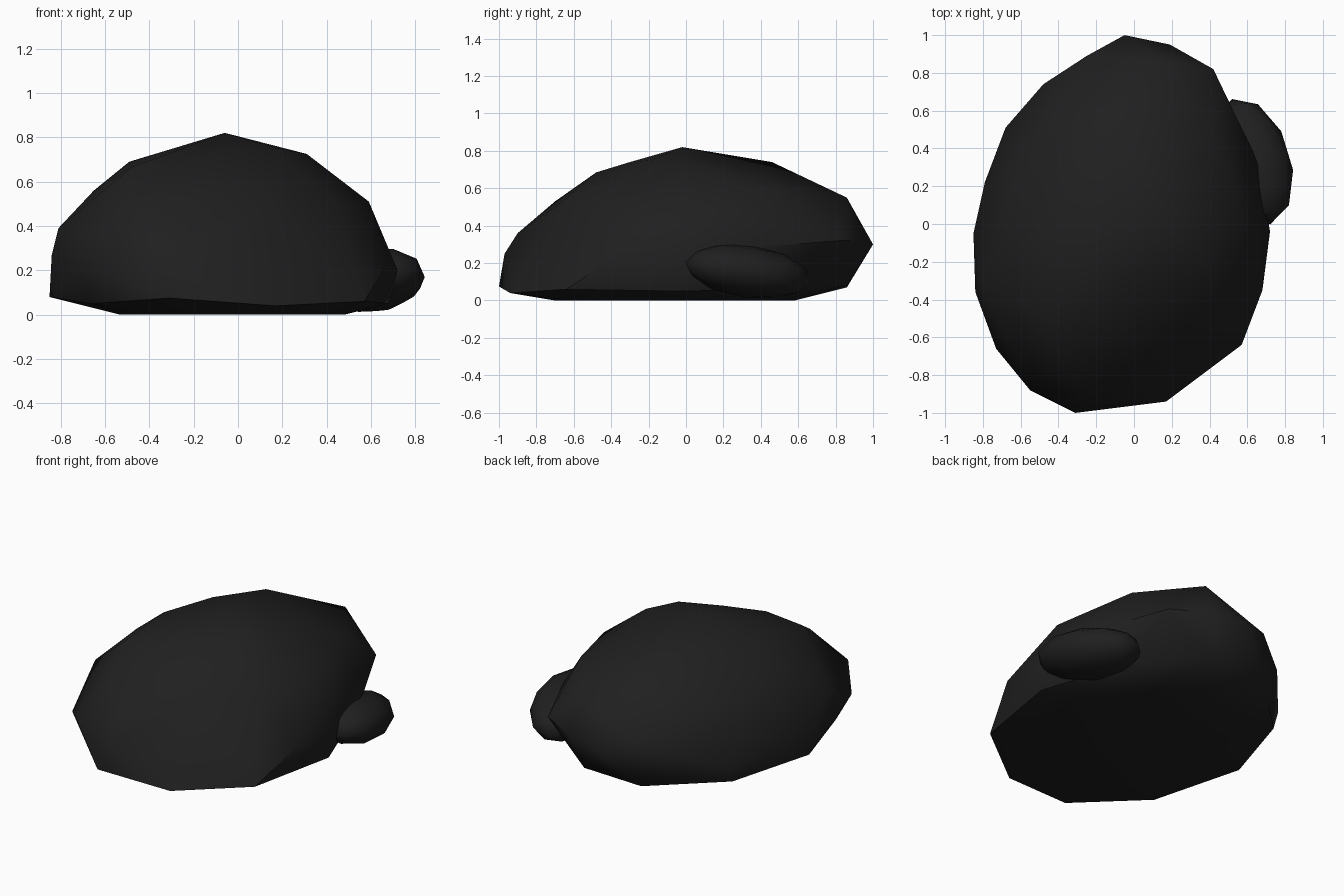
import bpy, bmesh
from math import radians, cos, sin, tau
from mathutils import Matrix, Vector, Euler

cube = bpy.data.objects.get("Cube")
if cube:
    bpy.data.objects.remove(cube, do_unlink=True)

# One dark stone colour
stone = bpy.data.materials.new("charcoal_stone")
stone.use_nodes = True
colour = (0.014, 0.014, 0.014, 1)
stone.diffuse_color = colour
bsdf = stone.node_tree.nodes["Principled BSDF"]
bsdf.inputs["Base Color"].default_value = colour
bsdf.inputs["Roughness"].default_value = 0.9


def finish(name, bm, sharp_angle):
    """Turn the bmesh into a smooth shaded stone object."""
    bmesh.ops.recalc_face_normals(bm, faces=bm.faces)
    mesh = bpy.data.meshes.new(name)
    bm.to_mesh(mesh)
    bm.free()
    mesh.materials.append(stone)
    mesh.shade_smooth()
    mesh.set_sharp_from_angle(angle=radians(sharp_angle))
    obj = bpy.data.objects.new(name, mesh)
    bpy.context.collection.objects.link(obj)
    return obj


def wrap(corners):
    """Wrap a tight skin around the corners of a chiselled stone."""
    bm = bmesh.new()
    for corner in corners:
        bm.verts.new(corner)
    hull = bmesh.ops.convex_hull(bm, input=bm.verts)
    loose = hull["geom_interior"] + hull["geom_unused"]
    bmesh.ops.delete(bm, geom=[v for v in loose if isinstance(v, bmesh.types.BMVert)],
                     context="VERTS")
    return bm


# Large boulder: flat foot, undercut lip, widest girdle and faceted crown
foot = [(-.025 + .505 * cos(tau * i / 12), -.06 + .64 * sin(tau * i / 12), 0)
        for i in range(12)]
lip = [
    (.17, -.94, .04), (.57, -.64, .06), (.68, -.04, .05), (.48, .52, .06),
    (.13, .86, .08), (-.28, .86, .07), (-.67, .48, .06), (-.85, -.05, .08),
    (-.66, -.6, .05), (-.31, -1, .075)]
girdle = [
    (-.55, -.88, .3), (-.73, -.66, .21), (-.84, -.36, .27), (-.79, .22, .2),
    (-.68, .51, .16), (-.48, .74, .27), (-.25, .89, .37), (-.05, 1, .3),
    (.19, .95, .32), (.42, .82, .32), (.66, .32, .28), (.72, -.04, .2),
    (.68, -.35, .25), (-.25, -.97, .25)]
crown = [
    (-.81, -.31, .39), (-.65, -.11, .56), (-.49, -.06, .69), (-.35, .24, .71),
    (-.12, .46, .74), (.17, .86, .55), (-.4, .6, .5), (-.64, .22, .5),
    (.42, .48, .58), (.59, 0, .51), (.31, -.03, .725), (.45, -.42, .5),
    (.13, -.66, .53), (-.25, -.9, .36), (-.4, -.7, .53), (-.48, -.48, .665),
    (-.24, -.48, .685), (-.05, -.3, .74), (.18, -.18, .75), (-.06, -.02, .82)]
finish("boulder", wrap(foot + lip + girdle + crown), 45)

# Small rounded pebble leaning against the boulder's side
pebble = bmesh.new()
bmesh.ops.create_icosphere(
    pebble, subdivisions=2, radius=1,
    matrix=Matrix.LocRotScale(Vector((.62, .33, .155)),
                              Euler((radians(-8), 0, radians(17))),
                              Vector((.21, .35, .14))))
finish("pebble", pebble, 50)
